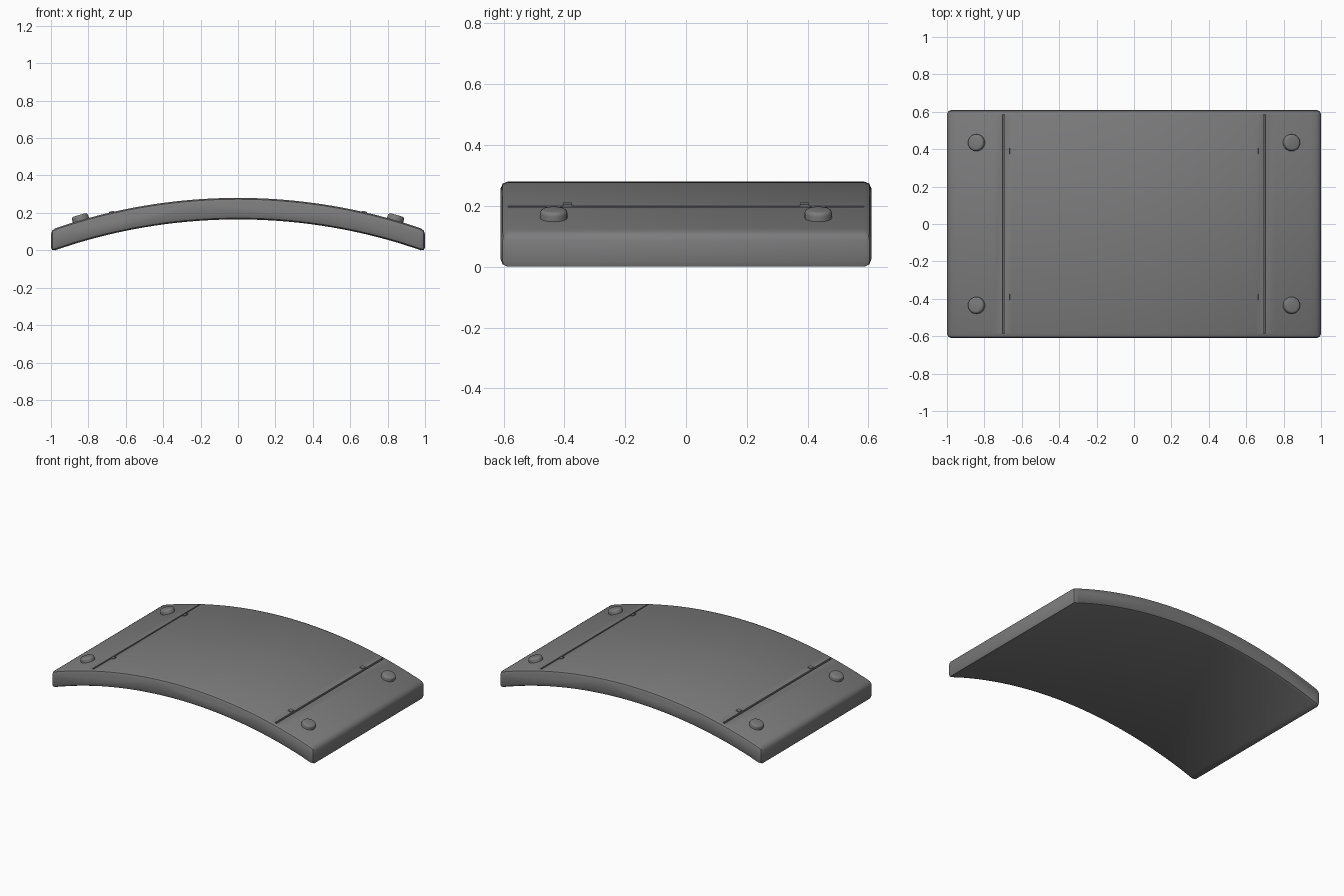
import bpy, bmesh, math
from mathutils import Matrix

if "Cube" in bpy.data.objects:
    bpy.data.objects.remove(bpy.data.objects["Cube"])

HALF_Y = 0.61
TOP_Z, TOP_R = 0.28, 3.02      # outer arc
BOT_Z, BOT_R = 0.165, 2.99     # inner arc

grey = bpy.data.materials.new("steel_grey")
grey.diffuse_color = (0.2, 0.2, 0.205, 1)
grey.use_nodes = True
grey.node_tree.nodes["Principled BSDF"].inputs["Base Color"].default_value = grey.diffuse_color


def arc(x, z, r):
    return z - r + math.sqrt(r * r - x * x)


def add_object(name, bm):
    bmesh.ops.recalc_face_normals(bm, faces=bm.faces)
    mesh = bpy.data.meshes.new(name)
    bm.to_mesh(mesh)
    bm.free()
    mesh.materials.append(grey)
    obj = bpy.data.objects.new(name, mesh)
    bpy.context.collection.objects.link(obj)
    return obj


def smooth(obj, angle):
    bpy.ops.object.select_all(action='DESELECT')
    obj.select_set(True)
    bpy.context.view_layer.objects.active = obj
    bpy.ops.object.shade_smooth_by_angle(angle=math.radians(angle))


def on_surface(x, y, lift=0.0):
    # frame sitting on the outer arc, its z axis along the surface normal
    tilt = math.asin(x / TOP_R)
    return (Matrix.Translation((x, y, arc(x, TOP_Z, TOP_R)))
            @ Matrix.Rotation(tilt, 4, 'Y') @ Matrix.Translation((0, 0, lift)))


def box(bm, matrix, size):
    bmesh.ops.create_cube(bm, size=1, matrix=matrix @ Matrix.Diagonal((*size, 1)))


# curved plate: arc profile extruded along y, outer edges rounded
N = 40
xs = [-1 + 2 * i / N for i in range(N + 1)]
profile = ([(x, arc(x, TOP_Z, TOP_R)) for x in xs]
           + [(x, arc(x, BOT_Z, BOT_R)) for x in reversed(xs)])
bm = bmesh.new()
face = bm.faces.new([bm.verts.new((x, -HALF_Y, z)) for x, z in profile])
ext = bmesh.ops.extrude_face_region(bm, geom=[face])
bmesh.ops.translate(bm, vec=(0, 2 * HALF_Y, 0),
                    verts=[v for v in ext["geom"] if isinstance(v, bmesh.types.BMVert)])
bmesh.ops.recalc_face_normals(bm, faces=bm.faces)
sharp = [e for e in bm.edges if e.calc_face_angle(0) > math.radians(40)]
bmesh.ops.bevel(bm, geom=sharp, offset=0.024, segments=2, profile=0.5, affect='EDGES')
low = min(v.co.z for v in bm.verts)
for v in bm.verts:      # rest the two ends on the ground
    if v.co.z < 0.03:
        v.co.z -= low
plate = add_object("curved_plate", bm)

# grooves between the middle panel and the end strips
bm = bmesh.new()
for sx in (-1, 1):
    box(bm, on_surface(sx * 0.697, 0), (0.012, 1.17, 0.03))
cutter = add_object("groove_cutter", bm)
cutter.hide_render = True
cutter.hide_viewport = True
mod = plate.modifiers.new("grooves", 'BOOLEAN')
mod.operation = 'DIFFERENCE'
mod.solver = 'EXACT'
mod.object = cutter
smooth(plate, 35)

for sx in (-1, 1):
    for sy in (-1, 1):
        # domed rivets on the end strips
        bm = bmesh.new()
        bmesh.ops.create_cone(bm, cap_ends=True, segments=24, radius1=0.045,
                              radius2=0.045, depth=0.05)
        rim = [e for e in bm.edges if all(v.co.z > 0 for v in e.verts)]
        bmesh.ops.bevel(bm, geom=rim, offset=0.013, segments=3, profile=0.5, affect='EDGES')
        bm.transform(on_surface(sx * 0.84, sy * 0.435, 0.004))
        smooth(add_object("rivet", bm), 40)

        # tiny clips beside the grooves
        bm = bmesh.new()
        box(bm, on_surface(sx * 0.676, sy * 0.39), (0.026, 0.03, 0.01))
        add_object("groove_clip", bm)
